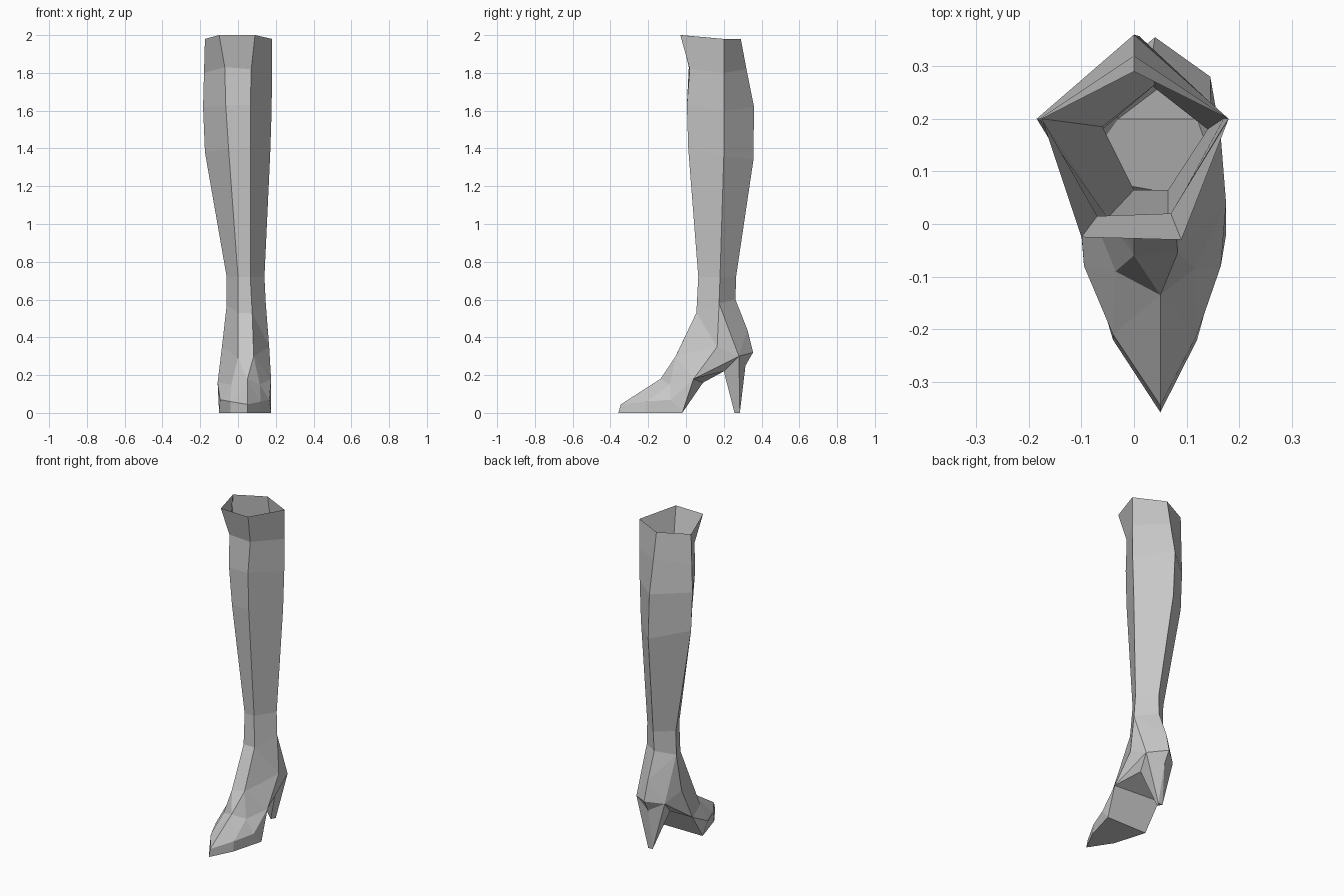
import bpy
import bmesh

# Remove the default object
default_cube = bpy.data.objects.get("Cube")
if default_cube:
    bpy.data.objects.remove(default_cube, do_unlink=True)

# Single grey leather colour
leather = bpy.data.materials.new("grey_leather")
leather.use_nodes = True
grey = (0.58, 0.58, 0.58, 1)
leather.diffuse_color = grey
leather.node_tree.nodes["Principled BSDF"].inputs["Base Color"].default_value = grey

# Shaft cross-sections, top to ankle: front right, front left, left, back, right
ring_names = ["front_r", "front_l", "side_l", "back", "side_r"]
rings = [
    [(-.1, -.025, 2), (.09, -.03, 2), (.18, .2, 1.98), (0, .29, 1.98), (-.175, .2, 1.98)],
    [(-.07, .015, 1.83), (.07, .02, 1.82), (.18, .2, 1.8), (0, .32, 1.82), (-.18, .2, 1.8)],
    [(-.065, .005, 1.63), (.065, .005, 1.63), (.178, .2, 1.6), (0, .36, 1.62), (-.185, .2, 1.62)],
    [(-.05, .012, 1.4), (.065, .012, 1.4), (.17, .2, 1.36), (.01, .357, 1.34), (-.175, .2, 1.38)],
    [(0, .065, .72), (.065, .065, .72), (.14, .18, .72), (.04, .265, .72), (-.06, .185, .72)],
    [(0, .055, .53), (.075, .055, .53), (.147, .175, .58), (.035, .262, .6), (-.06, .18, .57)],
]

# Foot corners that lie on the middle line
centre_points = {
    "ridge": (.05, -.135, .18),
    "toe_top": (.05, -.345, .045),
    "toe_sole": (.05, -.358, 0),
    "back_upper": (.035, .325, .44),
    "heel_back": (.04, .355, .32),
    "spur": (.04, .315, .25),
    "tip_front": (.045, .257, 0),
}

# Foot corners in pairs: left one, right one
paired_points = {
    "instep": [(.083, -.055, .3), (0, -.06, .29)],
    "ankle": [(.165, .165, .35), (-.085, .165, .35)],
    "heel": [(.145, .28, .3), (-.05, .28, .3)],
    "arch": [(.175, .04, .18), (-.108, .09, .16)],
    "cheek": [(.115, -.085, .15), (-.035, -.09, .15)],
    "rim": [(.12, -.21, .06), (-.04, -.21, .06)],
    "wide": [(.165, -.08, .07), (-.095, -.08, .07)],
    "fore": [(.12, -.22, 0), (-.04, -.22, 0)],
    "ball": [(.175, -.02, 0), (-.1, -.02, 0)],
    "seat": [(.12, .2, .22), (-.03, .2, .22)],
    "tip": [(.06, .285, 0), (.03, .285, 0)],
}

# Faces made once for each side; a star stands for the side
upper_faces = [
    "front_* instep_* ankle_*",
    "front_* ankle_* side_*",
    "instep_* arch_* ankle_*",
    "side_* ankle_* heel_*",
    "side_* heel_* back_upper",
    "side_* back_upper back",
    "heel_* heel_back back_upper",
    "ankle_* arch_* heel_*",
]
toe_faces = [
    "instep_* cheek_* arch_*",
    "instep_* ridge cheek_*",
    "ridge toe_top rim_*",
    "ridge rim_* cheek_*",
    "cheek_* rim_* wide_*",
    "cheek_* wide_* arch_*",
    "wide_* ball_* arch_*",
    "toe_top toe_sole fore_* rim_*",
    "rim_* fore_* ball_* wide_*",
]
heel_faces = [
    "arch_* seat_* heel_*",
    "seat_* tip_front tip_* heel_*",
    "heel_* tip_* spur",
    "heel_* spur heel_back",
]

# Faces that cross the middle line
middle_faces = [
    "front_r instep_r instep_l front_l",
    "instep_l instep_r ridge",
    "toe_sole fore_l ball_l ball_r fore_r",
    "ball_l arch_l arch_r ball_r",
    "arch_l seat_l seat_r arch_r",
    "seat_l tip_front seat_r",
    "spur tip_l tip_r",
    "tip_front tip_l tip_r",
]


def add_faces(bm, points, faces, side=""):
    for face in faces:
        names = face.replace("*", side).split()
        bm.faces.new([points[name] for name in names])


bm = bmesh.new()

# Open-topped five-sided shaft
loops = [[bm.verts.new(p) for p in ring] for ring in rings]
for upper, lower in zip(loops, loops[1:]):
    for i in range(len(upper)):
        j = (i + 1) % len(upper)
        bm.faces.new((upper[i], lower[i], lower[j], upper[j]))

# Foot, sole and heel grow from the ankle loop
points = dict(zip(ring_names, loops[-1]))
for name, place in centre_points.items():
    points[name] = bm.verts.new(place)
for name, pair in paired_points.items():
    for side, place in zip("lr", pair):
        points[name + "_" + side] = bm.verts.new(place)
for side in "lr":
    for group in (upper_faces, toe_faces, heel_faces):
        add_faces(bm, points, group, side)
add_faces(bm, points, middle_faces)

bmesh.ops.recalc_face_normals(bm, faces=bm.faces[:])
mesh = bpy.data.meshes.new("tall_heeled_boot")
bm.to_mesh(mesh)
bm.free()
mesh.materials.append(leather)
boot = bpy.data.objects.new("tall_heeled_boot", mesh)
bpy.context.scene.collection.objects.link(boot)
